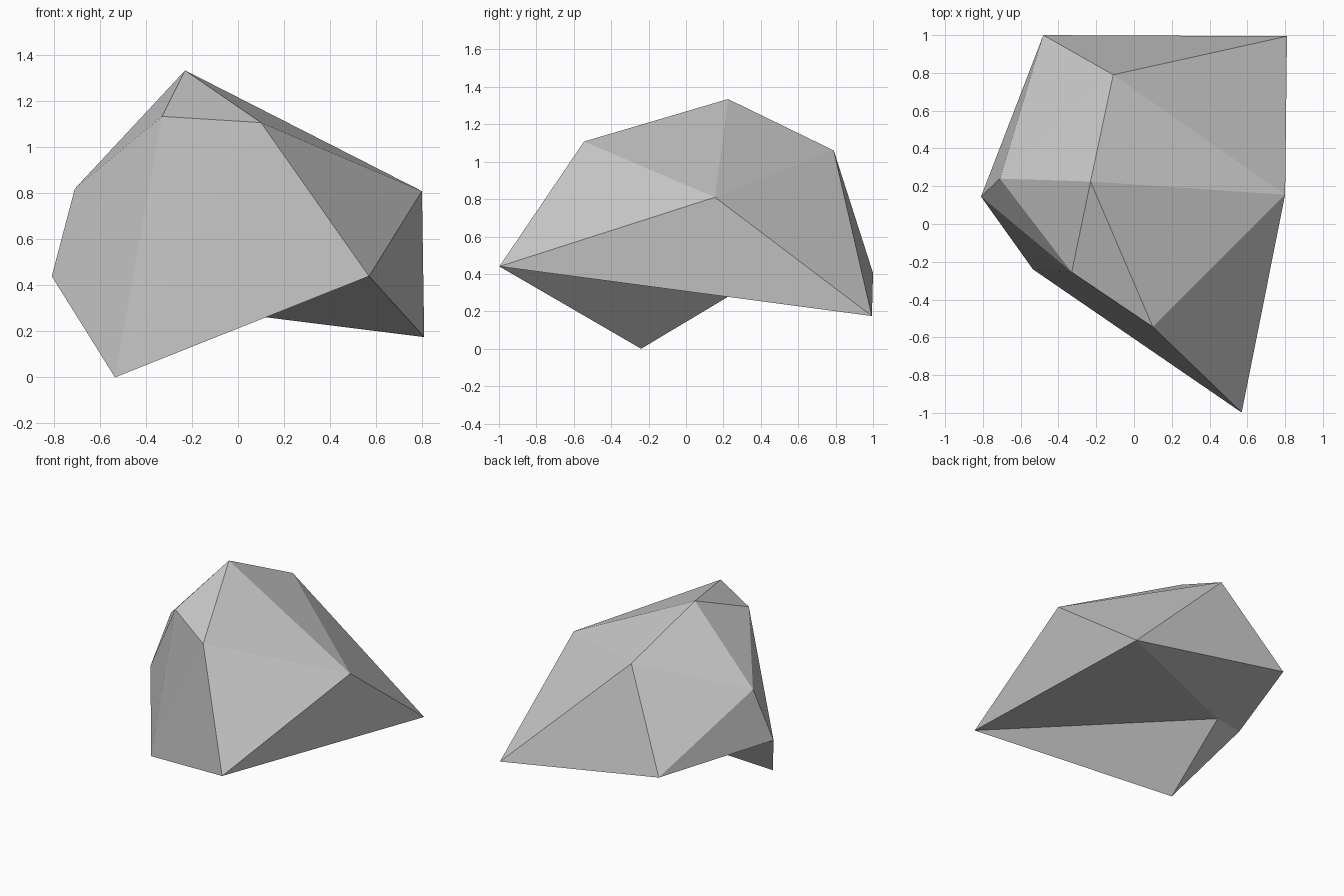
import bpy
import bmesh

if "Cube" in bpy.data.objects:
    bpy.data.objects.remove(bpy.data.objects["Cube"], do_unlink=True)


def flat_material(name, colour):
    material = bpy.data.materials.new(name)
    material.use_nodes = True
    material.diffuse_color = colour
    shader = next(n for n in material.node_tree.nodes if n.type == "BSDF_PRINCIPLED")
    shader.inputs["Base Color"].default_value = colour
    shader.inputs["Roughness"].default_value = 0.9
    return material


def build_boulder(name, peak, shoulder, skirt, underside, material):
    """Twenty-sided boulder: two poles joined by two staggered rings of corners."""
    bm = bmesh.new()
    top, bottom = bm.verts.new(peak), bm.verts.new(underside)
    upper = [bm.verts.new(corner) for corner in shoulder]
    lower = [bm.verts.new(corner) for corner in skirt]
    count = len(upper)
    for i in range(count):
        j = (i + 1) % count
        bm.faces.new((top, upper[i], upper[j]))            # cap
        bm.faces.new((lower[i], lower[j], upper[i]))       # band, pointing up
        bm.faces.new((upper[i], lower[j], upper[j]))       # band, pointing down
        bm.faces.new((bottom, lower[j], lower[i]))         # underside
    bmesh.ops.recalc_face_normals(bm, faces=bm.faces)

    mesh = bpy.data.meshes.new(name)
    bm.to_mesh(mesh)
    bm.free()
    mesh.materials.append(material)
    boulder = bpy.data.objects.new(name, mesh)
    bpy.context.scene.collection.objects.link(boulder)
    return boulder


stone_grey = flat_material("stone_grey", (0.6, 0.6, 0.6, 1.0))

# Corners run anticlockwise from the left side
shoulder_ring = [
    (0.80, 0.155, 0.81),
    (-0.11, 0.79, 1.06),
    (-0.71, 0.24, 0.82),
    (-0.33, -0.255, 1.135),
    (0.10, -0.545, 1.108),
]
skirt_ring = [
    (0.57, -0.998, 0.44),
    (0.81, 0.994, 0.175),
    (-0.48, 1.0, 0.405),
    (-0.81, 0.145, 0.44),
    (-0.535, -0.24, 0.0),
]

build_boulder(
    "boulder",
    peak=(-0.23, 0.225, 1.335),
    shoulder=shoulder_ring,
    skirt=skirt_ring,
    underside=(-0.47, 0.32, 0.335),
    material=stone_grey,
)
